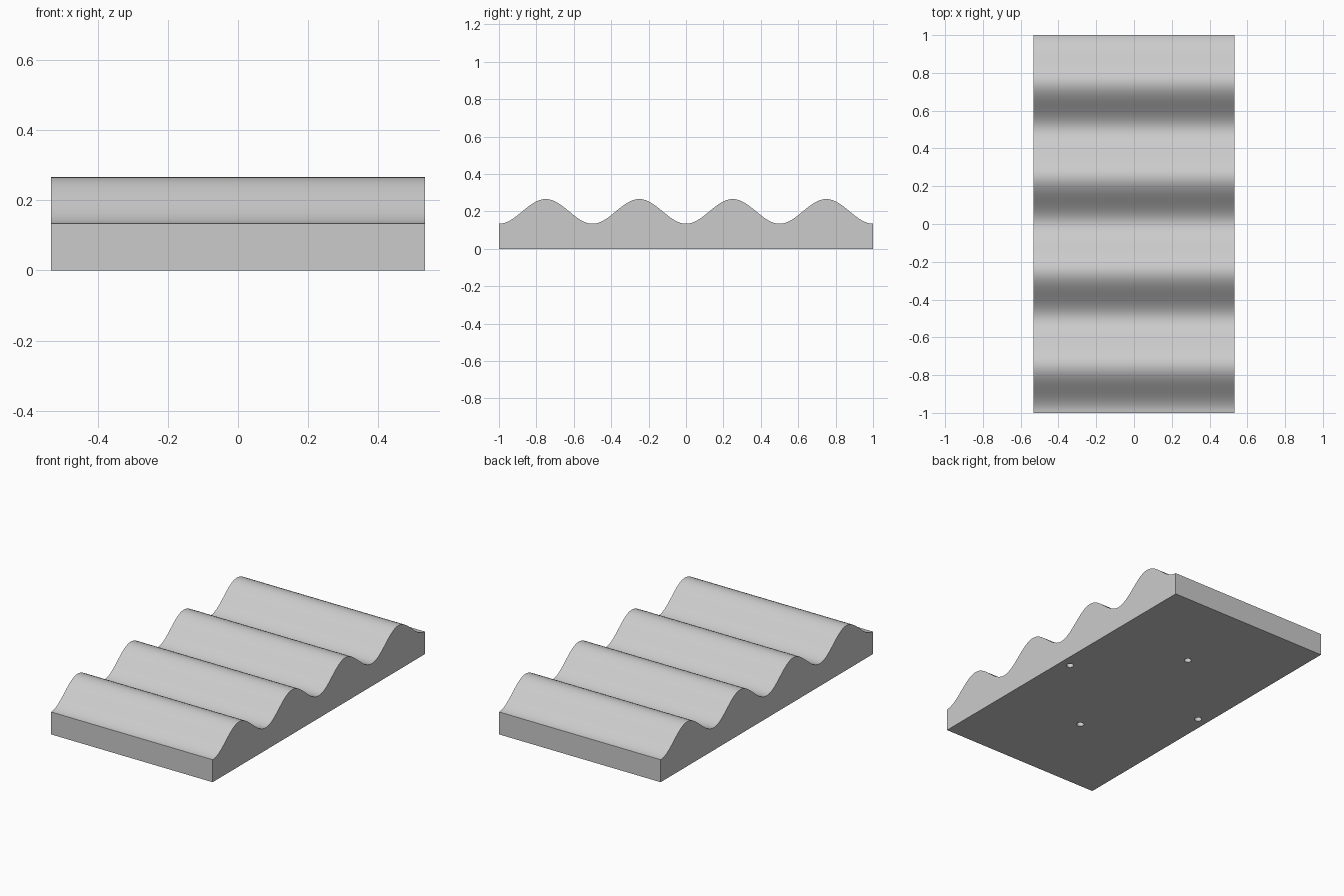
import bpy
import bmesh
import math

cube = bpy.data.objects.get("Cube")
if cube:
    bpy.data.objects.remove(cube, do_unlink=True)

HALF_WIDTH, HALF_LENGTH = 0.533, 1.0
MID_HEIGHT, AMPLITUDE = 0.2, 0.066
WAVES, STEPS = 4, 128
HOLE_RADIUS, HOLE_DEPTH, HOLE_OFFSET = 0.02, 0.05, 0.47

grey = bpy.data.materials.new("light grey")
grey.use_nodes = True
grey.diffuse_color = (0.6, 0.6, 0.6, 1)
grey.node_tree.nodes["Principled BSDF"].inputs["Base Color"].default_value = grey.diffuse_color


def add_object(name, bm):
    bmesh.ops.recalc_face_normals(bm, faces=bm.faces)
    mesh = bpy.data.meshes.new(name)
    bm.to_mesh(mesh)
    bm.free()
    mesh.materials.append(grey)
    obj = bpy.data.objects.new(name, mesh)
    bpy.context.collection.objects.link(obj)
    return obj


# Wavy block: side profile extruded across the width
profile = [(-HALF_LENGTH, 0), (HALF_LENGTH, 0)]
for i in range(STEPS, -1, -1):
    t = i / STEPS
    height = MID_HEIGHT - AMPLITUDE * math.cos(2 * math.pi * WAVES * t)
    profile.append((HALF_LENGTH * (2 * t - 1), height))
bm = bmesh.new()
side = bm.faces.new([bm.verts.new((-HALF_WIDTH, y, z)) for y, z in profile])
extruded = bmesh.ops.extrude_face_region(bm, geom=[side], use_keep_orig=True)
moved = [v for v in extruded["geom"] if isinstance(v, bmesh.types.BMVert)]
bmesh.ops.translate(bm, verts=moved, vec=(2 * HALF_WIDTH, 0, 0))
block = add_object("wavy_block", bm)

# Four blind holes in the underside, at the middle of each side
bm = bmesh.new()
for k in range(4):
    angle = k * math.pi / 2
    hole = bmesh.ops.create_cone(bm, cap_ends=True, segments=24, radius1=HOLE_RADIUS,
                                 radius2=HOLE_RADIUS, depth=2 * HOLE_DEPTH)
    bmesh.ops.translate(bm, verts=hole["verts"],
                        vec=(HOLE_OFFSET * math.cos(angle), HOLE_OFFSET * math.sin(angle), 0))
cutter = add_object("hole_cutter", bm)
cutter.hide_render = True

cut = block.modifiers.new("underside_holes", "BOOLEAN")
cut.operation = "DIFFERENCE"
cut.solver = "EXACT"
cut.object = cutter
bpy.ops.object.select_all(action="DESELECT")
block.select_set(True)
bpy.context.view_layer.objects.active = block
bpy.ops.object.modifier_apply(modifier=cut.name)
bpy.data.objects.remove(cutter, do_unlink=True)

# Smooth waves with crisp outer edges
bpy.ops.object.shade_smooth_by_angle(angle=math.radians(30))
